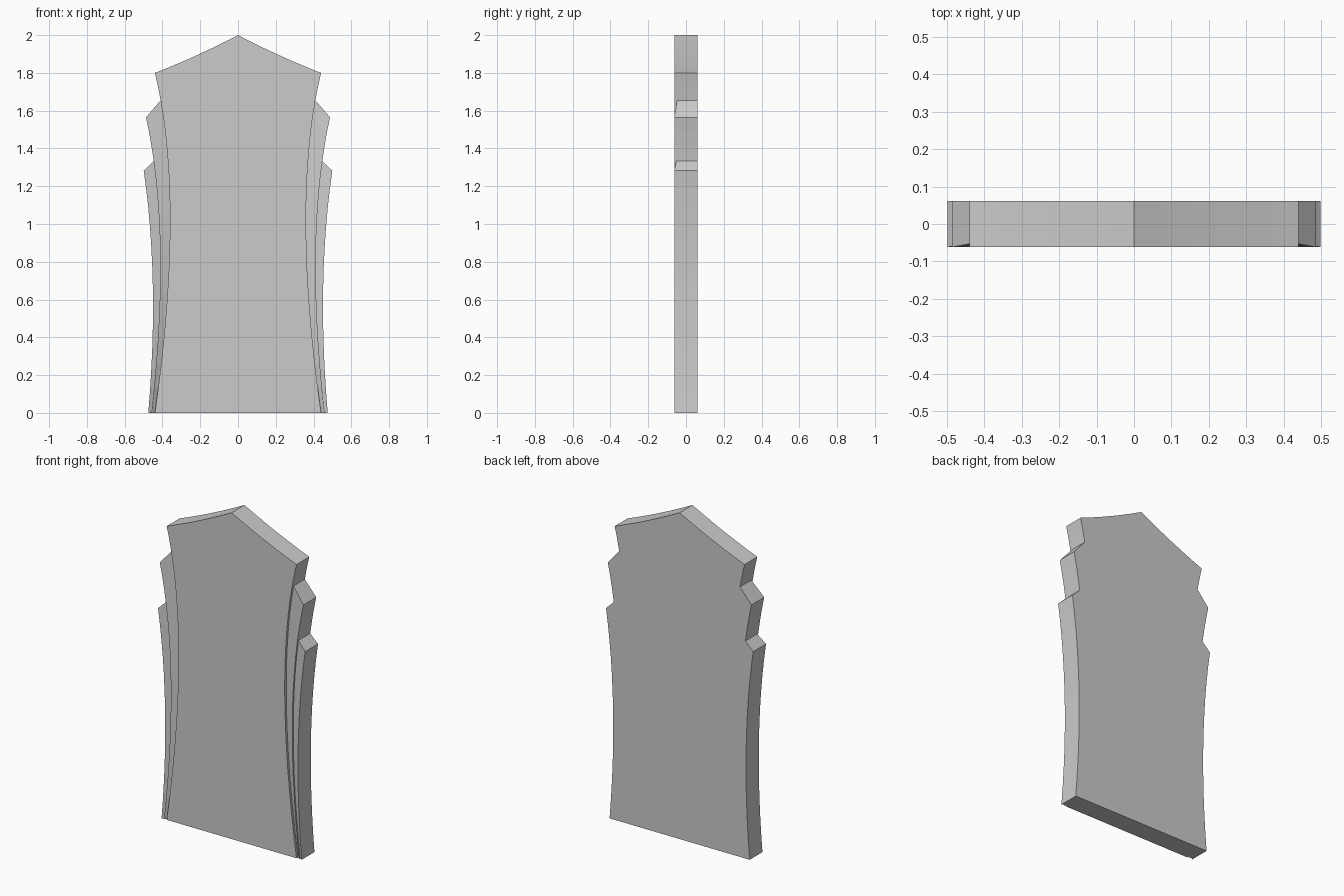
import bpy, bmesh

if "Cube" in bpy.data.objects:
    bpy.data.objects.remove(bpy.data.objects["Cube"])

FRONT, BACK = -0.062, 0.062
GROOVE1, GROOVE2 = -0.047, -0.052   # groove floors beside the two stepped flanks


def curve(a, c, b, t0, t1, n):
    """Points on a quadratic curve in the x-z plane between t0 and t1."""
    pts = []
    for i in range(n + 1):
        t = t0 + (t1 - t0) * i / n
        pts.append(tuple((1-t)**2*a[k] + 2*t*(1-t)*c[k] + t*t*b[k] for k in (0, 1)))
    return pts


# Concave side profiles: centre panel, middle flank, outer flank
centre = ((0.44, 0), (0.28, 1.14), (0.44, 1.8))
middle = ((0.458, 0), (0.352, 0.95), (0.487, 1.565))
outer = ((0.475, 0), (0.415, 0.70), (0.499, 1.282))
c_low, c_up = curve(*centre, 0, 0.894, 15), curve(*centre, 0.894, 1, 3)
m_low, m_up = curve(*middle, 0, 0.82, 12), curve(*middle, 0.82, 1, 3)
o_all = curve(*outer, 0, 1, 12)
m_all = m_low + m_up[1:]
crown = curve((0.44, 1.8), (0.22, 1.885), (0, 2), 0, 1, 6)

bm = bmesh.new()


def face(pts):
    bm.faces.new([bm.verts.new(p) for p in pts])


def strip(p, yp, q, yq):
    """Quads joining two profiles, each at its own depth."""
    for i in range(len(p) - 1):
        face([(p[i][0], yp, p[i][1]), (q[i][0], yq, q[i][1]),
              (q[i+1][0], yq, q[i+1][1]), (p[i+1][0], yp, p[i+1][1])])


# Front centre panel
face([(x, FRONT, z) for x, z in [(0, 0)] + c_low + c_up[1:] + crown[1:]])
# Groove walls and slanted flank faces
strip(c_low, FRONT, c_low, GROOVE1)
strip(c_low, GROOVE1, m_all, FRONT)
strip(m_low, FRONT, m_low, GROOVE2)
strip(m_low, GROOVE2, o_all, FRONT)
# Outer edges
for p in (c_up, crown, m_up, o_all):
    strip(p, FRONT, p, BACK)
# Shoulders of the flanks
for a, b, depth in ((c_low[-1], m_up[-1], GROOVE1), (m_low[-1], o_all[-1], GROOVE2)):
    face([(a[0], depth, a[1]), (b[0], FRONT, b[1]),
          (b[0], BACK, b[1]), (a[0], BACK, a[1])])
# Flat back
outline = [(0, 0)] + o_all + m_up + c_up + crown[1:]
face([(x, BACK, z) for x, z in reversed(outline)])
# Base
c, m, o = centre[0][0], middle[0][0], outer[0][0]
face([(0, BACK, 0), (o, BACK, 0), (o, FRONT, 0), (m, GROOVE2, 0), (m, FRONT, 0),
      (c, GROOVE1, 0), (c, FRONT, 0), (0, FRONT, 0)])

# Mirror to the left half, then weld
geom = bmesh.ops.duplicate(bm, geom=bm.verts[:] + bm.edges[:] + bm.faces[:])["geom"]
for v in [g for g in geom if isinstance(g, bmesh.types.BMVert)]:
    v.co.x *= -1
bmesh.ops.reverse_faces(bm, faces=[g for g in geom if isinstance(g, bmesh.types.BMFace)])
bmesh.ops.remove_doubles(bm, verts=bm.verts[:], dist=0.0005)
bmesh.ops.recalc_face_normals(bm, faces=bm.faces[:])

mesh = bpy.data.meshes.new("stepped_slab")
bm.to_mesh(mesh)
bm.free()
slab = bpy.data.objects.new("stepped_slab", mesh)
bpy.context.collection.objects.link(slab)

stone = bpy.data.materials.new("grey stone")
stone.diffuse_color = (0.6, 0.6, 0.6, 1)
stone.use_nodes = True
stone.node_tree.nodes["Principled BSDF"].inputs["Base Color"].default_value = stone.diffuse_color
mesh.materials.append(stone)
